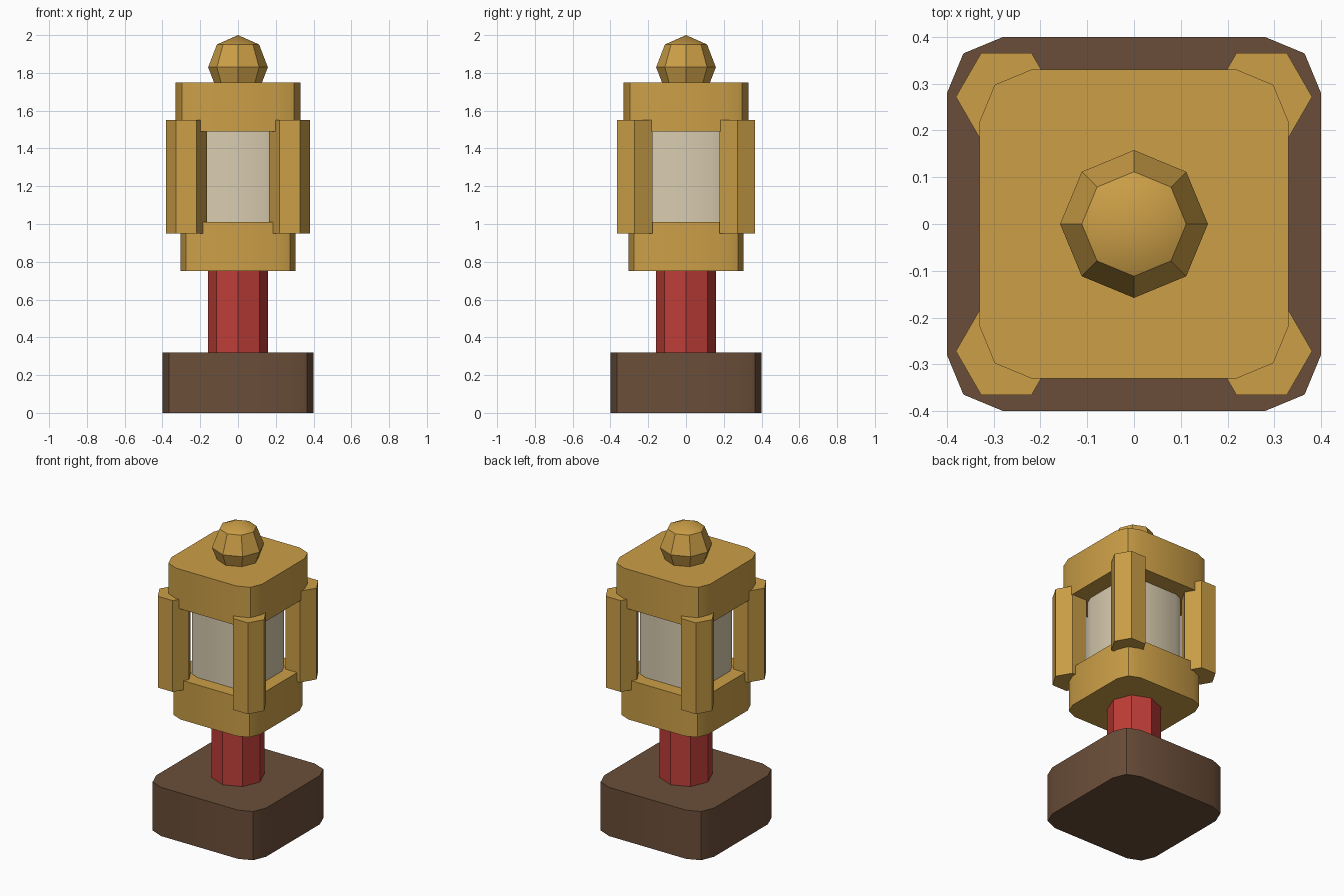
import bpy, bmesh, math
from mathutils import Matrix

if "Cube" in bpy.data.objects:
    bpy.data.objects.remove(bpy.data.objects["Cube"])


def material(name, rgb):
    m = bpy.data.materials.new(name)
    m.diffuse_color = (*rgb, 1.0)
    m.use_nodes = True
    m.node_tree.nodes["Principled BSDF"].inputs["Base Color"].default_value = m.diffuse_color
    return m


GOLD = material("gold", (0.60, 0.345, 0.063))
BROWN = material("dark_brown", (0.147, 0.076, 0.041))
RED = material("red", (0.52, 0.047, 0.039))
CREAM = material("cream_glass", (0.69, 0.60, 0.43))


def finish(name, bm, mat):
    """Turn a bmesh into an object with edges sharp above 30 degrees."""
    bmesh.ops.recalc_face_normals(bm, faces=bm.faces)
    me = bpy.data.meshes.new(name)
    bm.to_mesh(me)
    bm.free()
    me.materials.append(mat)
    me.shade_smooth()
    me.set_sharp_from_angle(angle=math.radians(30))
    ob = bpy.data.objects.new(name, me)
    bpy.context.collection.objects.link(ob)
    return ob


def prism(name, outline, z0, z1, mat):
    """Extrude a flat outline from z0 to z1."""
    bm = bmesh.new()
    face = bm.faces.new([bm.verts.new((x, y, z0)) for x, y in outline])
    ext = bmesh.ops.extrude_face_region(bm, geom=[face], use_keep_orig=True)
    top = [g for g in ext["geom"] if isinstance(g, bmesh.types.BMVert)]
    bmesh.ops.translate(bm, verts=top, vec=(0, 0, z1 - z0))
    return finish(name, bm, mat)


def rounded_square(half, r):
    """Square outline whose corners are arcs of two segments."""
    pts = []
    for q in range(4):
        mid = math.radians(45 + 90 * q)
        cx = math.copysign(half - r, math.cos(mid))
        cy = math.copysign(half - r, math.sin(mid))
        for s in (-1, 0, 1):
            a = mid + s * math.pi / 4
            pts.append((cx + r * math.cos(a), cy + r * math.sin(a)))
    return pts


def polygon(n, r, cx=0.0, cy=0.0):
    return [(cx + r * math.cos(2 * math.pi * i / n),
             cy + r * math.sin(2 * math.pi * i / n)) for i in range(n)]


# foot and stem
prism("base", rounded_square(0.40, 0.12), 0.0, 0.32, BROWN)
prism("stem", polygon(8, 0.16), 0.30, 0.77, RED)

# lantern body
prism("lower_housing", rounded_square(0.305, 0.10), 0.75, 1.01, GOLD)
prism("glass", rounded_square(0.22, 0.08), 1.0, 1.5, CREAM)
prism("upper_housing", rounded_square(0.33, 0.11), 1.49, 1.75, GOLD)

# four hexagonal corner posts
for sx, side in ((-1, "left"), (1, "right")):
    for sy, end in ((-1, "front"), (1, "back")):
        prism(f"corner_post_{end}_{side}",
              polygon(6, 0.108, sx * 0.273, sy * 0.272), 0.95, 1.55, GOLD)

# faceted finial ball, slightly taller than wide
bm = bmesh.new()
bmesh.ops.create_uvsphere(bm, u_segments=8, v_segments=4, radius=0.158)
bmesh.ops.transform(bm, verts=bm.verts,
                    matrix=Matrix.Translation((0, 0, 1.83)) @ Matrix.Diagonal((1, 1, 0.17 / 0.158, 1)))
finish("finial", bm, GOLD)
